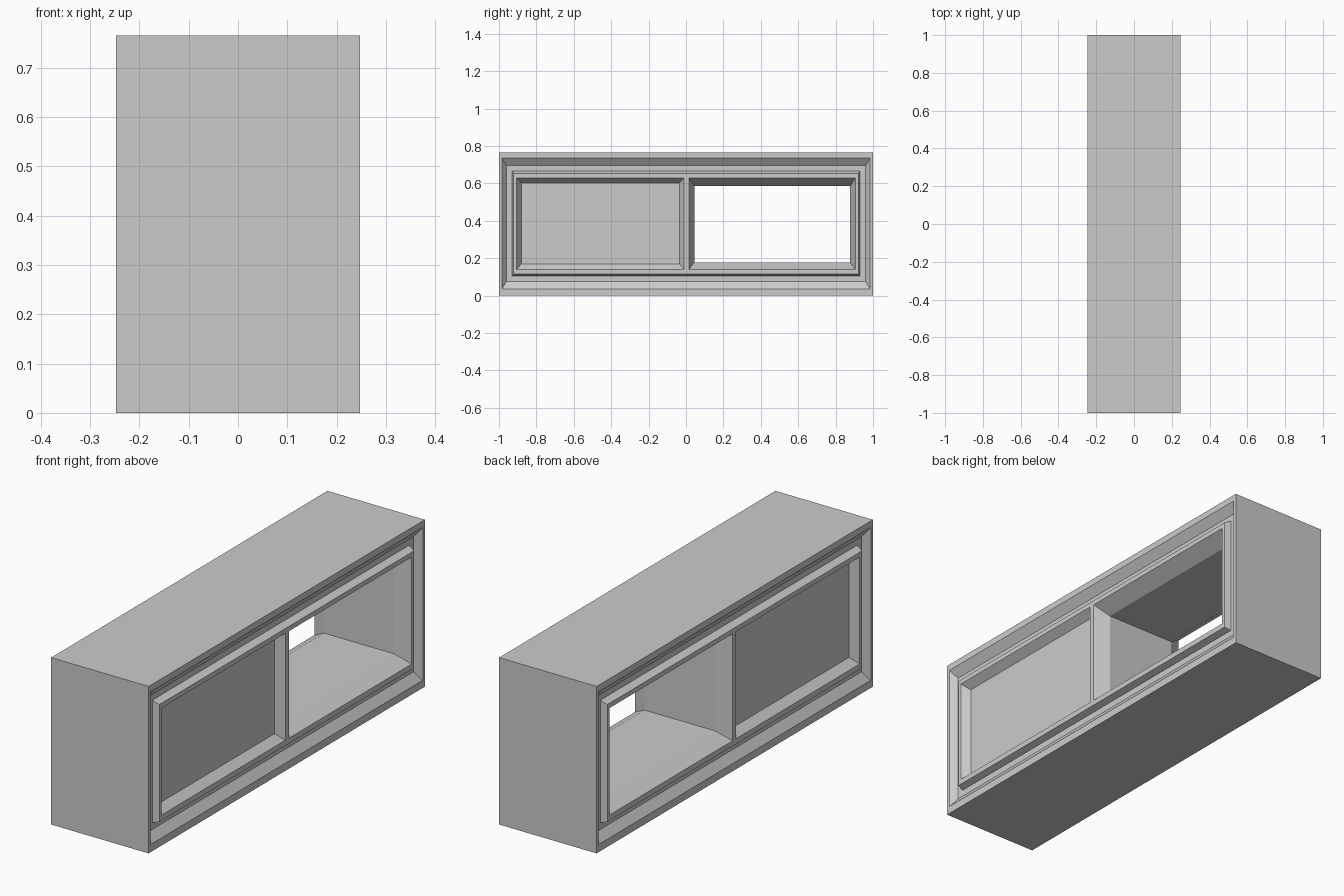
import bpy
import bmesh

default = bpy.data.objects.get("Cube")
if default:
    bpy.data.objects.remove(default, do_unlink=True)

# One plain grey for the whole model
grey = bpy.data.materials.new("warm_grey")
grey.use_nodes = True
colour = (0.6, 0.6, 0.6, 1)
grey.diffuse_color = colour
bsdf = next(n for n in grey.node_tree.nodes if n.type == 'BSDF_PRINCIPLED')
bsdf.inputs["Base Color"].default_value = colour

FACE = 0.247      # outer face
RECESS = 0.217    # bottom of the groove around the inner frame


def ring(bm, x, y0, y1, z0, z1):
    """Rectangular loop of vertices at depth x."""
    return [bm.verts.new((x, y, z))
            for y, z in ((y0, z0), (y1, z0), (y1, z1), (y0, z1))]


def loft(bm, sections, cap=False):
    """Skin a series of rectangular sections, outermost first."""
    loops = [ring(bm, *s) for s in sections]
    for a, b in zip(loops, loops[1:]):
        for i in range(4):
            j = (i + 1) % 4
            bm.faces.new((a[i], a[j], b[j], b[i]))
    if cap:
        bm.faces.new(loops[-1])


def finish(bm, name):
    """Weld, create the object and mirror it to the other side."""
    bmesh.ops.remove_doubles(bm, verts=bm.verts, dist=0.0005)
    mesh = bpy.data.meshes.new(name)
    bm.to_mesh(mesh)
    bm.free()
    mesh.materials.append(grey)
    obj = bpy.data.objects.new(name, mesh)
    bpy.context.collection.objects.link(obj)
    mirror = obj.modifiers.new("Mirror", 'MIRROR')
    mirror.use_axis[0] = True
    mirror.use_clip = True


# Outer casing with its bevelled border and groove
bm = bmesh.new()
loft(bm, [(0, -1, 1, 0, 0.765),
          (FACE, -1, 1, 0, 0.765),
          (FACE, -0.985, 0.985, 0.035, 0.735),
          (RECESS, -0.96, 0.96, 0.075, 0.695),
          (RECESS, -0.93, 0.93, 0.105, 0.667)])
finish(bm, "outer_casing")

# Raised inner frame: sloped rim, then a flat face around two openings
bm = bmesh.new()
loft(bm, [(RECESS, -0.93, 0.93, 0.105, 0.667),
          (FACE, -0.922, 0.922, 0.115, 0.652)])
ys = (-0.922, -0.905, -0.01, 0.015, 0.905, 0.922)
zs = (0.115, 0.14, 0.63, 0.652)
for i in range(5):
    for j in range(3):
        if j == 1 and i in (1, 3):
            continue
        bm.faces.new(ring(bm, FACE, ys[i], ys[i + 1], zs[j], zs[j + 1]))
finish(bm, "inner_frame")

# Closed recessed panel
bm = bmesh.new()
loft(bm, [(FACE, ys[1], ys[2], zs[1], zs[2]),
          (0.21, -0.88, -0.035, 0.17, 0.602)], cap=True)
finish(bm, "closed_panel")

# Open passage with a splayed mouth
bm = bmesh.new()
loft(bm, [(FACE, ys[3], ys[4], zs[1], zs[2]),
          (0.178, 0.045, 0.878, 0.178, 0.585),
          (0, 0.045, 0.878, 0.178, 0.585)])
finish(bm, "open_passage")
